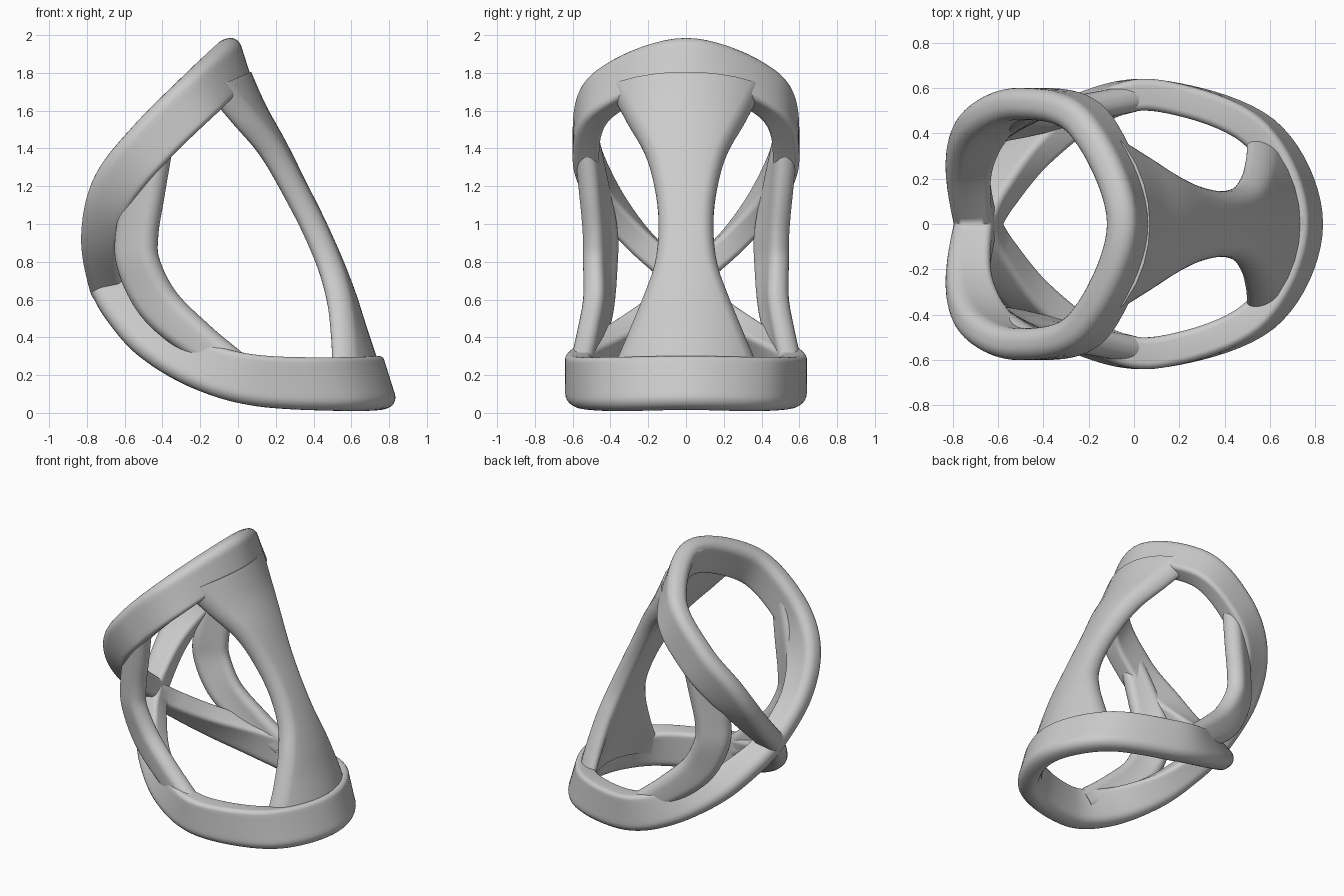
import bpy, bmesh, math
from mathutils import Vector

cube = bpy.data.objects.get("Cube")
if cube:
    bpy.data.objects.remove(cube)

grey = bpy.data.materials.new("light_grey")
grey.use_nodes = True
colour = (0.6, 0.6, 0.6, 1)
grey.diffuse_color = colour
grey.node_tree.nodes["Principled BSDF"].inputs["Base Color"].default_value = colour


def spline(rows, i, u):
    """Smooth interpolation of a row of numbers."""
    a, b, c, d = (rows[min(max(i + k, 0), len(rows) - 1)] for k in (-1, 0, 1, 2))
    return [0.5 * (2 * q + (r - p) * u + (2 * p - 5 * q + 4 * r - s) * u * u
                   + (3 * q - p - 3 * r + s) * u ** 3)
            for p, q, r, s in zip(a, b, c, d)]


def section(width, thick, r_top, r_low):
    """Rounded rectangle: across the width, through the thickness."""
    pts = []
    corners = ((1, 1, r_top, 0), (-1, 1, r_low, 90), (-1, -1, r_low, 180), (1, -1, r_top, 270))
    for sx, sy, r, start in corners:
        ring = []
        for k in range(7):
            a = math.radians(start + 15 * k)
            ring.append((sx * (width / 2 - r) + r * math.cos(a),
                         sy * (thick / 2 - r) + r * math.sin(a)))
        pts += ring
        if sx == sy:          # points along the wide faces, so they can bend
            nxt = -sx
            for k in range(1, 8):
                f = k / 8
                end = nxt * (width / 2 - (r_low if sx > 0 else r_top))
                pts.append((ring[-1][0] * (1 - f) + end * f, ring[-1][1]))
    return pts


def sweep(name, rows, thick, radii, hint, bend=0, mirror=True, cut=False, steps=10):
    """Rows hold centre (3), width direction (3) and width."""
    samples = [spline(rows, i, k / steps) for i in range(len(rows) - 1) for k in range(steps)]
    samples.append(list(rows[-1]))
    centres = [Vector(s[:3]) for s in samples]
    bm = bmesh.new()
    loops = []
    for i, s in enumerate(samples):
        t = (centres[min(i + 1, len(centres) - 1)] - centres[max(i - 1, 0)]).normalized()
        w = Vector(s[3:6])
        w = (w - t * w.dot(t)).normalized()
        n = w.cross(t)
        if hint and n.dot(Vector(hint)) < 0:
            n = -n
        loop = []
        for a, b in section(s[6], thick, *radii):
            if bend:
                b -= bend - math.sqrt(bend * bend - a * a)
            loop.append(bm.verts.new(centres[i] + w * a + n * b))
        loops.append(loop)
    for la, lb in zip(loops, loops[1:]):
        for j in range(len(la)):
            k = (j + 1) % len(la)
            bm.faces.new((la[j], la[k], lb[k], lb[j]))
    bm.faces.new(loops[0])
    bm.faces.new(loops[-1])
    bmesh.ops.recalc_face_normals(bm, faces=bm.faces)
    if cut:
        bmesh.ops.bisect_plane(bm, geom=bm.verts[:] + bm.edges[:] + bm.faces[:], dist=1e-5,
                               plane_co=(0, 0, 0), plane_no=(0, -1, 0), clear_outer=True)
    me = bpy.data.meshes.new(name)
    bm.to_mesh(me)
    bm.free()
    me.materials.append(grey)
    ob = bpy.data.objects.new(name, me)
    bpy.context.collection.objects.link(ob)
    if mirror:
        mod = ob.modifiers.new("Mirror", 'MIRROR')
        mod.use_axis = (False, True, False)
    bpy.ops.object.select_all(action='DESELECT')
    ob.select_set(True)
    bpy.context.view_layer.objects.active = ob
    bpy.ops.object.shade_smooth_by_angle(angle=math.radians(40))
    return ob


# Upper ring: half a teardrop that closes at a point on the low left side
sweep("upper_ring", [
    (-.20, -.44, 1.69, -.45, 0, .9, .26),
    (-.03, 0, 1.86, -.3, 0, .95, .25),
    (-.20, .44, 1.69, -.45, 0, .9, .26),
    (-.46, .53, 1.43, -.58, 0, .8, .26),
    (-.65, .45, 1.19, -.75, 0, .6, .25),
    (-.73, .26, .93, -1, 0, .2, .20),
    (-.70, 0, .68, -1, 0, -.2, .18),
    (-.64, -.15, .53, -1, 0, -.4, .18)],
    .14, (.06, .03), None, cut=True)

# Lower ring: flat on the right, curling up to meet the upper ring
sweep("lower_ring", [
    (.56, -.40, .15, -.3, 0, .95, .28),
    (.74, 0, .155, -.3, 0, .95, .28),
    (.56, .40, .15, -.25, 0, .95, .28),
    (.11, .565, .17, 0, 0, 1, .27),
    (-.20, .51, .25, .45, 0, .88, .25),
    (-.46, .33, .39, .75, 0, .6, .22),
    (-.62, .13, .55, 1, 0, .4, .19),
    (-.69, 0, .66, 1, 0, .2, .18),
    (-.75, -.13, .77, 1, 0, .2, .18)],
    .14, (.03, .06), None, cut=True)

# Curved brace on each side
sweep("side_brace", [
    (-.42, .53, 1.45, .9, .3, -.4, .16),
    (-.49, .49, 1.18, .85, .4, -.2, .21),
    (-.54, .46, .95, .8, .48, 0, .24),
    (-.53, .46, .78, .8, .45, .2, .24),
    (-.42, .47, .57, .65, .3, .6, .23),
    (-.22, .51, .39, .5, .2, .8, .20),
    (-.02, .55, .25, .4, .1, .9, .16)],
    .12, (.055, .055), (-.5, 1, 0), bend=.6)

# Hourglass panel joining both rings on the right
panel = [(.70, .18, .42), (.668, .29, .38), (.615, .45, .305), (.56, .62, .23), (.49, .8, .165),
         (.40, 1.0, .145), (.30, 1.2, .165), (.20, 1.4, .22), (.09, 1.6, .32), (.01, 1.78, .41)]
sweep("hourglass_panel", [(x, 0, z, 0, 1, 0, 2 * h) for x, z, h in panel],
      .13, (.06, .06), (1, 0, .4), bend=.56, mirror=False)
